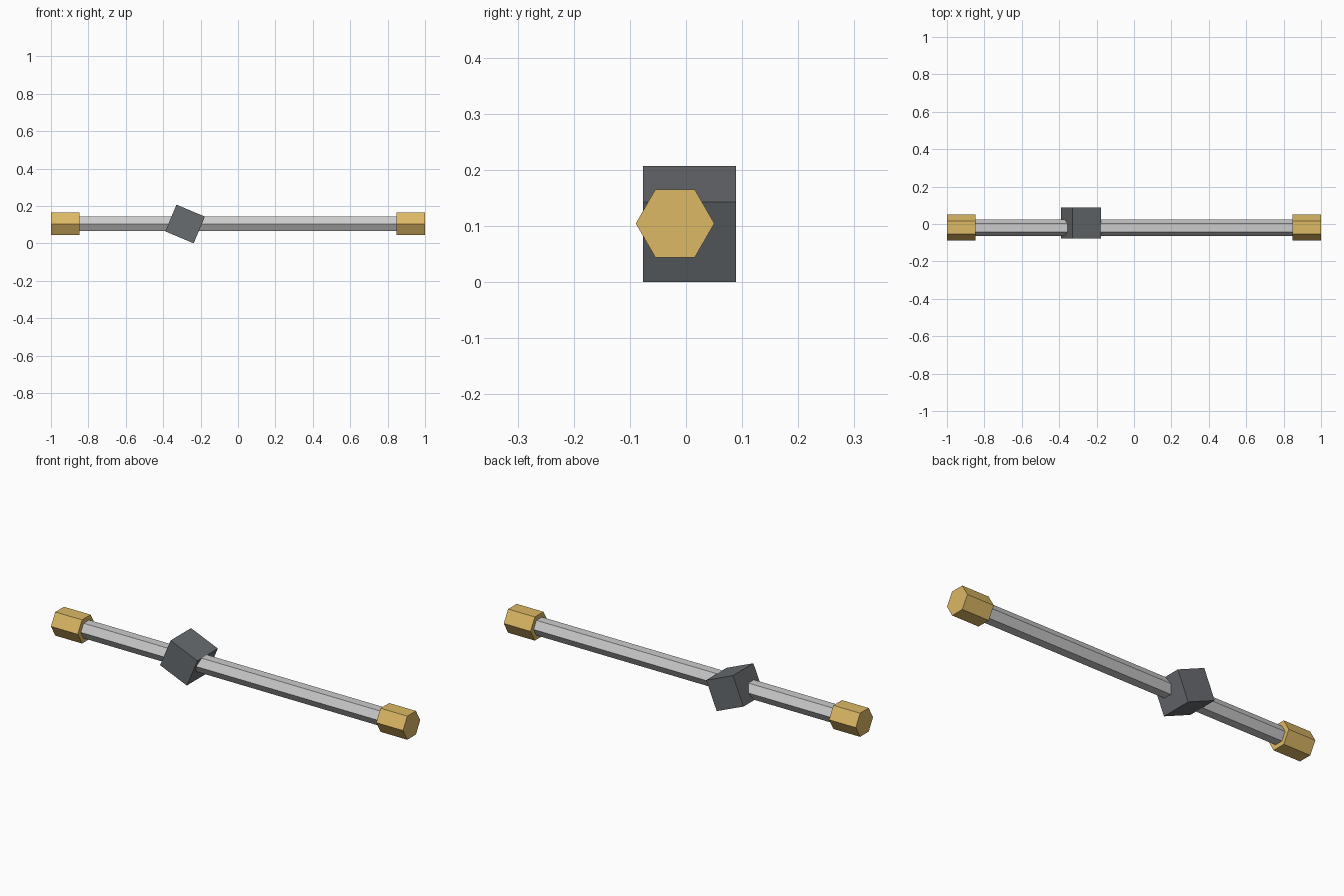
import bpy
from math import radians

if "Cube" in bpy.data.objects:
    bpy.data.objects.remove(bpy.data.objects["Cube"])

AXIS_Y, AXIS_Z = -0.0195, 0.1045


def material(name, color):
    m = bpy.data.materials.new(name)
    m.diffuse_color = (*color, 1)
    m.use_nodes = True
    m.node_tree.nodes["Principled BSDF"].inputs["Base Color"].default_value = m.diffuse_color
    return m


def hex_bar(name, x0, x1, radius, mat):
    # Six-sided bar along x, with corners pointing to +y and -y
    bpy.ops.mesh.primitive_cylinder_add(
        vertices=6, radius=radius, depth=x1 - x0,
        location=((x0 + x1) / 2, AXIS_Y, AXIS_Z), rotation=(0, radians(90), 0))
    ob = bpy.context.object
    ob.name = name
    ob.data.materials.append(mat)
    return ob


gold = material("gold", (0.72, 0.48, 0.13))
dark = material("dark_grey", (0.14, 0.15, 0.16))
steel = material("light_grey", (0.6, 0.6, 0.6))

# Long shaft with a thicker gold cap at each end
hex_bar("shaft", -0.86, 0.86, 0.0445, steel)
hex_bar("left_cap", -1.0, -0.848, 0.07, gold)
hex_bar("right_cap", 0.848, 1.0, 0.07, gold)

# Tilted block threaded on the shaft
bpy.ops.mesh.primitive_cube_add(size=1, location=(-0.283, 0.006, 0.1035),
                                rotation=(0, radians(22.8), 0))
block = bpy.context.object
block.name = "tilted_block"
block.scale = (0.165, 0.166, 0.155)
block.data.materials.append(dark)
